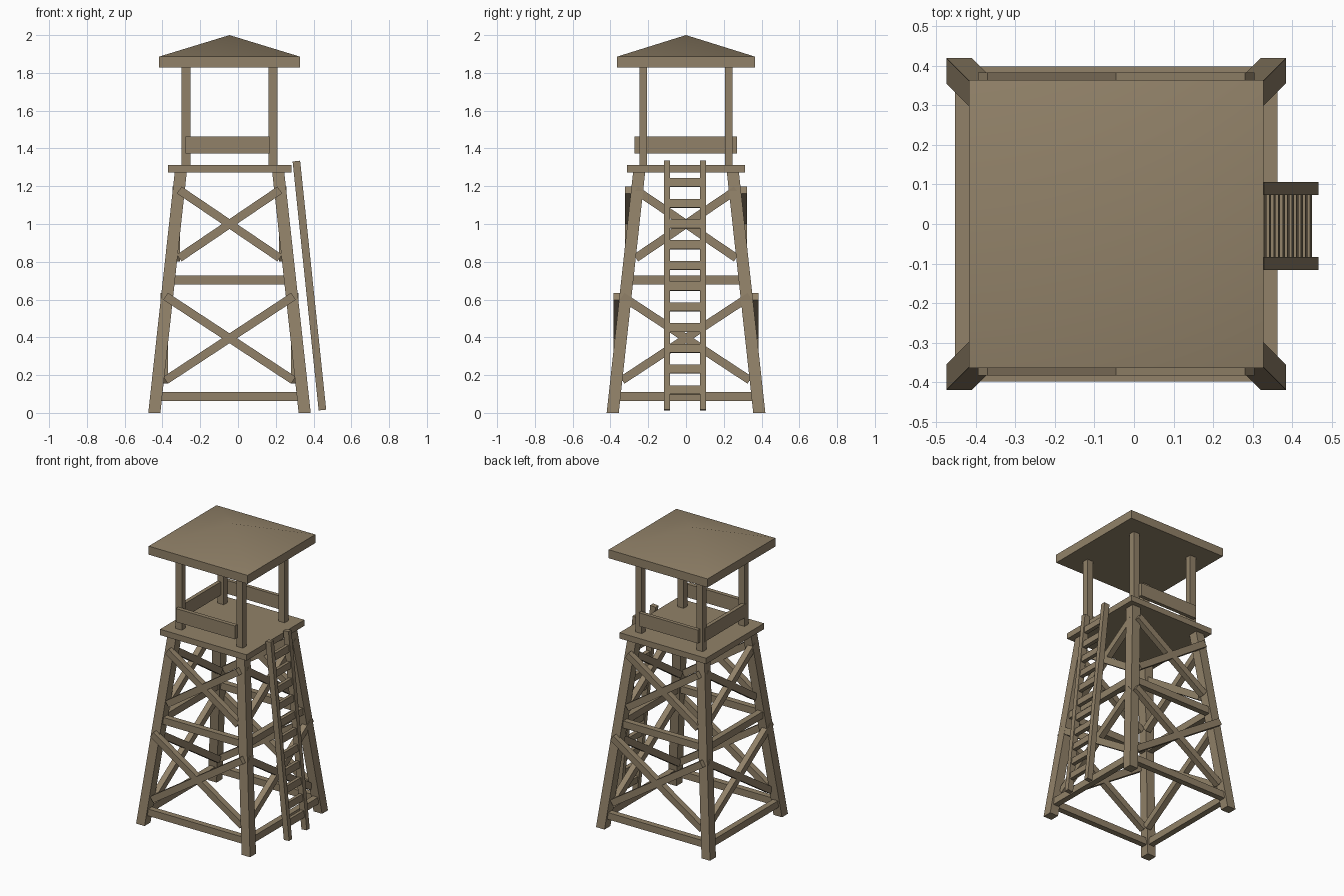
import bpy, bmesh, math
from mathutils import Matrix, Vector

if "Cube" in bpy.data.objects:
    bpy.data.objects.remove(bpy.data.objects["Cube"])

CX = -0.045  # tower axis; the ladder sits off to the right

wood = bpy.data.materials.new("weathered wood")
wood.diffuse_color = (0.285, 0.222, 0.14, 1)
wood.use_nodes = True
wood.node_tree.nodes["Principled BSDF"].inputs["Base Color"].default_value = wood.diffuse_color


def finish(name, bm):
    bmesh.ops.recalc_face_normals(bm, faces=bm.faces)
    me = bpy.data.meshes.new(name)
    bm.to_mesh(me)
    bm.free()
    me.materials.append(wood)
    ob = bpy.data.objects.new(name, me)
    bpy.context.collection.objects.link(ob)
    return ob


def box(name, lo, hi):
    lo, hi = Vector(lo), Vector(hi)
    bm = bmesh.new()
    bmesh.ops.create_cube(bm, size=1, matrix=Matrix.Translation((lo + hi) / 2)
                          @ Matrix.Diagonal((*(hi - lo), 1)))
    return finish(name, bm)


def turned_box(name, centre, size, axis, angle):
    bm = bmesh.new()
    bmesh.ops.create_cube(bm, size=1, matrix=Matrix.Translation(centre)
                          @ Matrix.Rotation(angle, 4, axis) @ Matrix.Diagonal((*size, 1)))
    return finish(name, bm)


# Leaning legs: square section sheared towards the platform
LEG = 0.064
BASE, TOP, LEG_H = (0.43, 0.42), (0.29, 0.28), 1.275
for sx, xn in ((-1, "left"), (1, "right")):
    for sy, yn in ((-1, "front"), (1, "back")):
        bm = bmesh.new()
        bmesh.ops.create_cube(bm, size=1)
        for v in bm.verts:
            ox, oy = TOP if v.co.z > 0 else BASE
            v.co = (CX + sx * (ox - LEG / 2) + v.co.x * LEG,
                    sy * (oy - LEG / 2) + v.co.y * LEG, LEG_H if v.co.z > 0 else 0)
        finish(f"{yn}_{xn}_leg", bm)
        # Roof post
        px, py = CX + sx * 0.23, sy * 0.226
        box(f"{yn}_{xn}_post", (px - 0.023, py - 0.02, 1.3), (px + 0.023, py + 0.02, 1.84))

# Horizontal beams between the legs
for level, z0, z1 in (("lower", 0.064, 0.111), ("middle", 0.68, 0.728)):
    t = (z0 + z1) / 2 / LEG_H
    bx, by = [b + (a - b) * t - LEG / 2 for b, a in zip(BASE, TOP)]
    for s, n in ((-1, "front"), (1, "back")):
        box(f"{level}_{n}_beam", (CX - bx, s * by - 0.02, z0), (CX + bx, s * by + 0.02, z1))
    for s, n in ((-1, "left"), (1, "right")):
        box(f"{level}_{n}_beam", (CX + s * bx - 0.02, -by, z0), (CX + s * bx + 0.02, by, z1))

# Crossed braces: level, centre height, half width, half height, plane offsets in x and y
for level, z, hw, hh, ox, oy in (("lower", 0.395, 0.338, 0.222, 0.345, 0.363),
                                 ("upper", 1.0, 0.266, 0.18, 0.281, 0.303)):
    length, ang = 2 * math.hypot(hw, hh), math.atan2(hh, hw)
    for s, yn, xn in ((-1, "front", "left"), (1, "back", "right")):
        for d in (-1, 1):
            way = "rising" if d > 0 else "falling"
            turned_box(f"{level}_{yn}_{way}_brace", (CX, s * oy, z),
                       (length, 0.04, 0.044), 'Y', -d * ang)
            turned_box(f"{level}_{xn}_{way}_brace", (CX + s * ox, 0, z),
                       (0.04, length, 0.044), 'X', d * ang)

# Platform and its three guard rails
box("platform", (-0.37, -0.312, 1.272), (0.283, 0.312, 1.312))
box("front_guard_rail", (-0.278, -0.273, 1.372), (0.167, -0.245, 1.463))
box("back_guard_rail", (-0.278, 0.245, 1.372), (0.167, 0.27, 1.463))
box("left_guard_rail", (-0.3, -0.226, 1.372), (-0.274, 0.226, 1.463))

# Roof: square slab rising to a low pyramid
bm = bmesh.new()
RX, RY = 0.373, 0.365
corners = [(-RX, -RY), (RX, -RY), (RX, RY), (-RX, RY)]
low = [bm.verts.new((CX + x, y, 1.828)) for x, y in corners]
eave = [bm.verts.new((CX + x, y, 1.886)) for x, y in corners]
apex = bm.verts.new((CX, 0, 2.0))
bm.faces.new(low)
for i in range(4):
    j = (i + 1) % 4
    bm.faces.new((low[i], low[j], eave[j], eave[i]))
    bm.faces.new((eave[i], eave[j], apex))
roof = finish("roof", bm)
bpy.context.view_layer.objects.active = roof
roof.select_set(True)
bpy.ops.object.shade_smooth_by_angle(angle=math.radians(30))

# Ladder leaning on the right side
bottom, top = Vector((0.447, -0.005, 0.015)), Vector((0.309, -0.005, 1.333))
tilt = math.atan2(top.x - bottom.x, top.z - bottom.z)
mid, length = (bottom + top) / 2, (top - bottom).length
for s, n in ((-1, "front"), (1, "back")):
    turned_box(f"ladder_{n}_rail", mid + Vector((0, s * 0.095, 0)),
               (0.04, 0.032, length), 'Y', tilt)
for i in range(11):
    z = 0.122 + i * 0.1097
    p = bottom.lerp(top, (z - bottom.z) / (top.z - bottom.z))
    turned_box(f"ladder_rung_{i + 1}", p, (0.025, 0.18, 0.046), 'Y', tilt)
